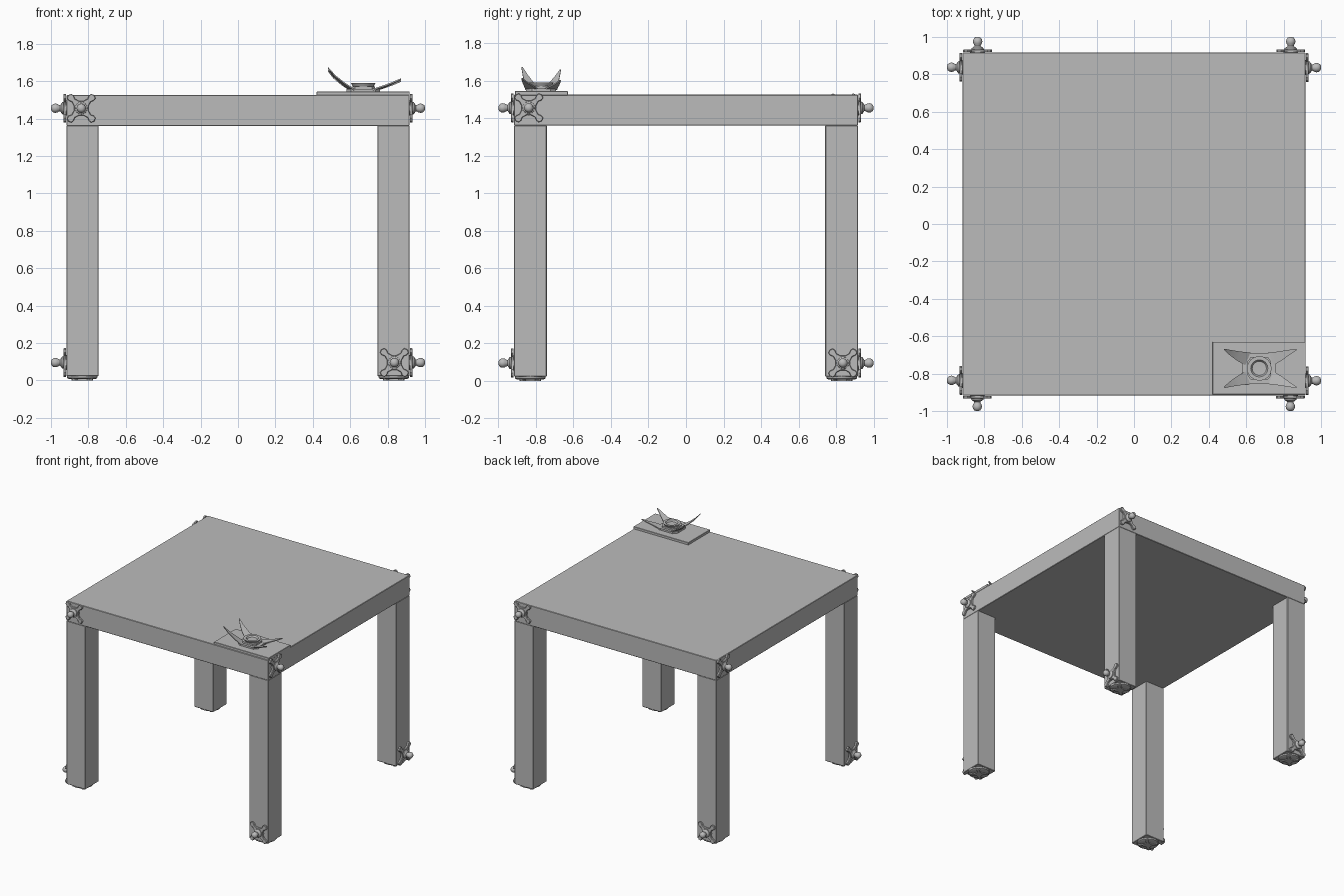
import bpy, bmesh, math
from mathutils import Matrix, Vector

if "Cube" in bpy.data.objects:
    bpy.data.objects.remove(bpy.data.objects["Cube"])

grey = bpy.data.materials.new("plain_grey")
grey.diffuse_color = (0.5, 0.5, 0.5, 1)
grey.use_nodes = True
grey.node_tree.nodes["Principled BSDF"].inputs["Base Color"].default_value = grey.diffuse_color


def finish(bm, name, matrix=None, smooth=False):
    bmesh.ops.recalc_face_normals(bm, faces=bm.faces)
    me = bpy.data.meshes.new(name)
    bm.to_mesh(me)
    bm.free()
    me.materials.append(grey)
    ob = bpy.data.objects.new(name, me)
    bpy.context.collection.objects.link(ob)
    if matrix:
        ob.matrix_world = matrix
    if smooth:
        bpy.ops.object.select_all(action='DESELECT')
        bpy.context.view_layer.objects.active = ob
        ob.select_set(True)
        bpy.ops.object.shade_smooth_by_angle(angle=math.radians(35))
    return ob


def box(name, lo, hi, bevel=0.003):
    lo, hi = Vector(lo), Vector(hi)
    bm = bmesh.new()
    m = Matrix.Translation((lo + hi) / 2) @ Matrix.Diagonal((*(hi - lo), 1))
    bmesh.ops.create_cube(bm, size=1, matrix=m)
    bmesh.ops.bevel(bm, geom=bm.edges[:], offset=bevel, segments=1, affect='EDGES')
    return finish(bm, name)


def prism(bm, pts, z0, z1):
    """Extrude an outline from z0 to z1."""
    face = bm.faces.new([bm.verts.new((x, y, z0)) for x, y in pts])
    ext = bmesh.ops.extrude_face_region(bm, geom=[face], use_keep_orig=True)
    verts = [g for g in ext['geom'] if isinstance(g, bmesh.types.BMVert)]
    bmesh.ops.translate(bm, verts=verts, vec=(0, 0, z1 - z0))


def lathe(bm, profile, n=16):
    """Spin a (radius, height) profile around z."""
    rings = []
    for r, z in profile:
        if r == 0:
            rings.append([bm.verts.new((0, 0, z))] * n)
        else:
            rings.append([bm.verts.new((r * math.cos(2 * math.pi * i / n),
                                        r * math.sin(2 * math.pi * i / n), z)) for i in range(n)])
    for a, b in zip(rings, rings[1:]):
        for i in range(n):
            vs = []
            for v in (a[i], a[(i + 1) % n], b[(i + 1) % n], b[i]):
                if v not in vs:
                    vs.append(v)
            bm.faces.new(vs)


def star_outline(scale=1.0):
    """Four arms on the diagonals with rounded, flared ends."""
    arm = [(0.036, -0.019), (0.06, -0.012), (0.076, -0.019), (0.092, -0.017),
           (0.099, 0), (0.092, 0.017), (0.076, 0.019), (0.06, 0.012), (0.036, 0.019)]
    pts = []
    for k in range(4):
        rot = Matrix.Rotation(math.pi / 4 + k * math.pi / 2, 2)
        pts += [tuple(rot @ Vector(p) * scale) for p in arm]
    return pts


# Table top and legs
E = 0.916
box("table_top", (-E, -E, 1.36), (E, E, 1.525))
for sx in (-1, 1):
    for sy in (-1, 1):
        xs, ys = sorted((sx * E, sx * 0.745)), sorted((sy * E, sy * 0.742))
        box("leg", (xs[0], ys[0], 0.022), (xs[1], ys[1], 1.362))
        # Foot pad with a shallow star below
        bm = bmesh.new()
        lathe(bm, [(0, 0.006), (0.068, 0.006), (0.08, 0.012), (0.083, 0.026), (0, 0.026)])
        prism(bm, star_outline(0.75), 0.0, 0.01)
        finish(bm, "foot_pad", Matrix.Translation((sx * 0.833, sy * 0.83, 0)), True)

# Star clips with ball knobs: a pinwheel around the top, the reverse around the feet
KNOB = [(0, 0.008), (0.034, 0.008), (0.032, 0.024), (0.022, 0.031), (0.016, 0.035),
        (0.018, 0.042), (0.023, 0.05), (0.025, 0.06), (0.023, 0.071),
        (0.016, 0.08), (0.008, 0.0835), (0, 0.084)]
for k in range(4):
    turn = Matrix.Rotation(k * math.pi / 2, 4, 'Z')
    for x, z, label in ((-0.838, 1.455, "upper_clip"), (0.836, 0.095, "lower_clip")):
        bm = bmesh.new()
        prism(bm, star_outline(), 0.004, 0.018)
        bmesh.ops.bevel(bm, geom=[e for e in bm.edges if all(v.co.z > 0.01 for v in e.verts)],
                        offset=0.003, segments=1, affect='EDGES')
        lathe(bm, [(0, -0.004), (0.04, -0.004), (0.04, 0.008), (0, 0.008)])
        lathe(bm, KNOB)
        m = turn @ Matrix.Translation((x, -E, z)) @ Matrix.Rotation(math.pi / 2, 4, 'X')
        finish(bm, label, m, True)

# Corner plate lying on the table top
box("corner_plate", (0.42, -0.912, 1.522), (0.918, -0.63, 1.544), 0.002)

# Socket with an octagonal stepped body
CX, CY = 0.67, -0.772
bm = bmesh.new()
oct_pts = [(0.09, -0.05), (0.09, 0.05), (0.065, 0.08), (-0.065, 0.08),
           (-0.09, 0.05), (-0.09, -0.05), (-0.065, -0.08), (0.065, -0.08)]
prism(bm, oct_pts, 1.543, 1.558)
prism(bm, [(x * 0.7, y * 0.75) for x, y in oct_pts], 1.558, 1.572)
lathe(bm, [(0, 1.565), (0.055, 1.57), (0.066, 1.59), (0.046, 1.59), (0.038, 1.578), (0, 1.576)])
finish(bm, "socket", Matrix.Translation((CX, CY, 0)), True)

# Four flared prongs tapering to points
for sx, sy, top in ((-1, -1, 1.67), (-1, 1, 1.655), (1, -1, 1.61), (1, 1, 1.60)):
    path = [(0.06, 0.05, 1.553, 0.034), (0.11, 0.066, 1.553 + (top - 1.55) * 0.3, 0.024),
            (0.155, 0.085, 1.55 + (top - 1.55) * 0.65, 0.013),
            (0.2 if sx > 0 else 0.188, 0.102, top, 0.003)]
    bm = bmesh.new()
    prev = None
    for x, y, z, w in path:
        t = 0.004
        ring = [bm.verts.new((CX + sx * (x + ox), CY + sy * (y + oy), z + oz))
                for ox, oy, oz in ((-w * .4, w, -t), (w * .4, -w, -t), (w * .4, -w, t), (-w * .4, w, t))]
        if prev:
            for i in range(4):
                j = (i + 1) % 4
                bm.faces.new((prev[i], prev[j], ring[j], ring[i]))
        else:
            bm.faces.new(ring)
        prev = ring
    bm.faces.new(prev)
    finish(bm, "prong", None, True)
